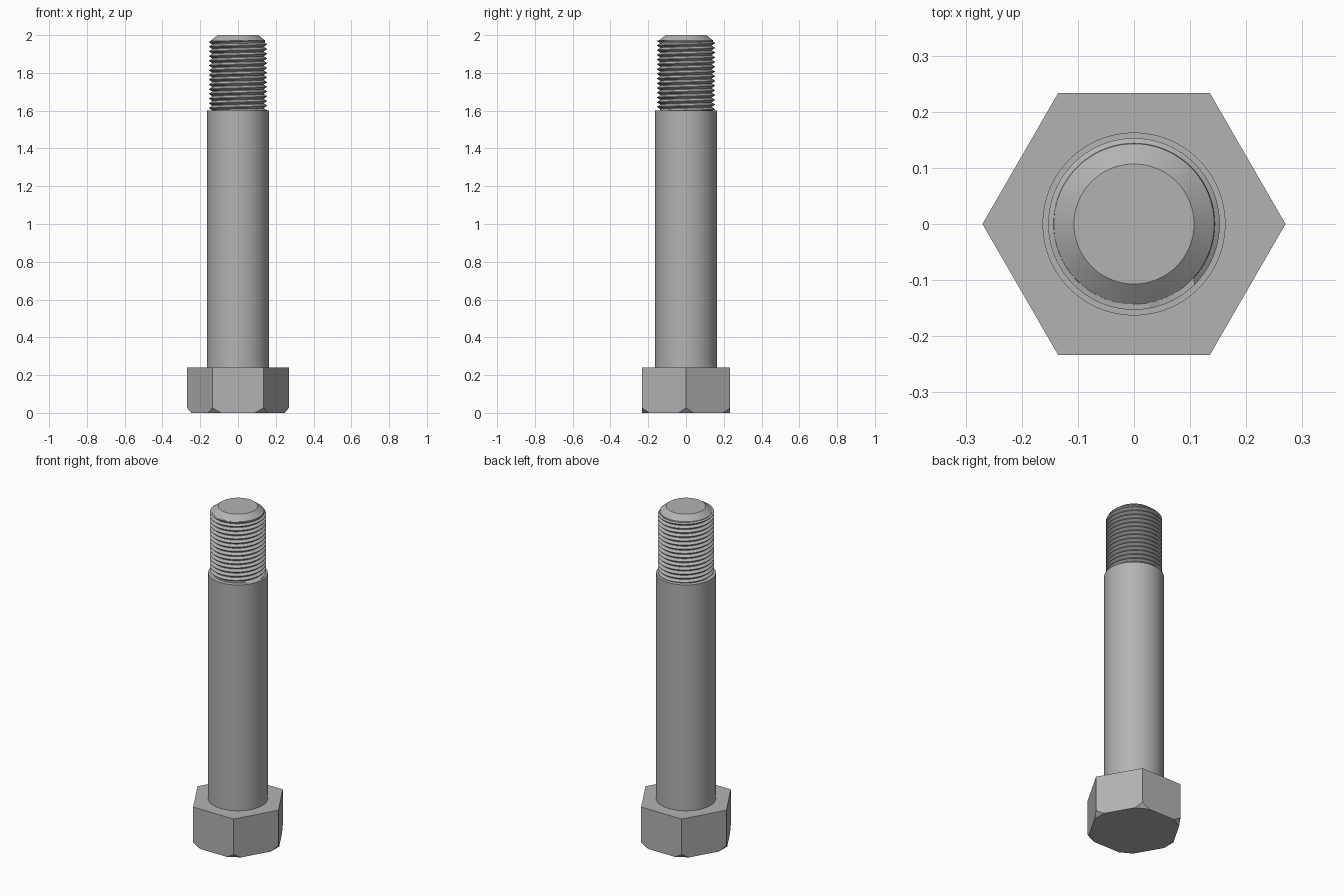
import bpy, bmesh
from math import sin, cos, pi, radians

cube = bpy.data.objects.get("Cube")
if cube:
    bpy.data.objects.remove(cube)

STEEL = (0.45, 0.45, 0.45, 1)
steel = bpy.data.materials.new("steel grey")
steel.use_nodes = True
steel.diffuse_color = STEEL
steel.node_tree.nodes["Principled BSDF"].inputs["Base Color"].default_value = STEEL


def polar(r, a, z):
    return (r * cos(a), r * sin(a), z)


def finish(name, bm, smooth=True):
    bmesh.ops.remove_doubles(bm, verts=bm.verts, dist=1e-5)
    bmesh.ops.recalc_face_normals(bm, faces=bm.faces)
    mesh = bpy.data.meshes.new(name)
    bm.to_mesh(mesh)
    bm.free()
    obj = bpy.data.objects.new(name, mesh)
    bpy.context.collection.objects.link(obj)
    mesh.materials.append(steel)
    if smooth:
        bpy.ops.object.select_all(action="DESELECT")
        obj.select_set(True)
        bpy.context.view_layer.objects.active = obj
        bpy.ops.object.shade_smooth_by_angle(angle=radians(30))
    return obj


def lathe(name, profile, sides=96):
    """Turn an (r, z) profile round the z axis and cap both ends."""
    bm = bmesh.new()
    rings = [[bm.verts.new(polar(r, 2 * pi * i / sides, z)) for i in range(sides)]
             for r, z in profile]
    for low, high in zip(rings, rings[1:]):
        for i in range(sides):
            j = (i + 1) % sides
            bm.faces.new((low[i], low[j], high[j], high[i]))
    bm.faces.new(rings[0])
    bm.faces.new(rings[-1])
    return finish(name, bm)


# Hexagonal head with its six lower corners cut off flat
HEAD_R, HEAD_TOP, CUT_Z, CUT = 0.27, 0.24, 0.027, 0.17
bm = bmesh.new()
corners = [polar(HEAD_R, k * pi / 3, 0) for k in range(6)]
for k, (x, y, _) in enumerate(corners):
    bm.verts.new((x, y, CUT_Z))
    bm.verts.new((x, y, HEAD_TOP))
    for nx, ny, _ in (corners[k - 1], corners[(k + 1) % 6]):
        bm.verts.new((x + (nx - x) * CUT, y + (ny - y) * CUT, 0))
bmesh.ops.convex_hull(bm, input=bm.verts)
bmesh.ops.dissolve_limit(bm, angle_limit=radians(1), verts=bm.verts, edges=bm.edges)
finish("hex_head", bm, smooth=False)

# Plain shank
SHOULDER = 1.6
lathe("shank", [(0.163, HEAD_TOP - 0.01), (0.163, SHOULDER)])

# Helical thread, trimmed flat at both ends
PITCH, CREST, ROOT, THREAD_TOP, STEPS = 0.025, 0.153, 0.138, 1.972, 72
turns = int((THREAD_TOP - SHOULDER) / PITCH) + 3
ridge = [(ROOT, 0), (ROOT, 0.1), (CREST, 0.5), (CREST, 0.6), (ROOT, 1)]
bm = bmesh.new()
previous = None
for i in range(turns * STEPS + 1):
    row = []
    for r, offset in ridge:
        z = SHOULDER + PITCH * (i / STEPS + offset - 1.5)
        if z < SHOULDER or z > THREAD_TOP:
            z = min(max(z, SHOULDER), THREAD_TOP)
            r = ROOT
        row.append(bm.verts.new(polar(r, 2 * pi * i / STEPS, z)))
    if previous:
        for j in range(len(ridge) - 1):
            bm.faces.new((previous[j], row[j], row[j + 1], previous[j + 1]))
    previous = row
bmesh.ops.dissolve_degenerate(bm, dist=1e-6, edges=bm.edges)
finish("thread", bm)

# Chamfered end above the thread
lathe("chamfered_tip", [(0.137, THREAD_TOP - 0.02), (0.144, THREAD_TOP - 0.006),
                        (0.143, THREAD_TOP), (0.107, 2.0)])
